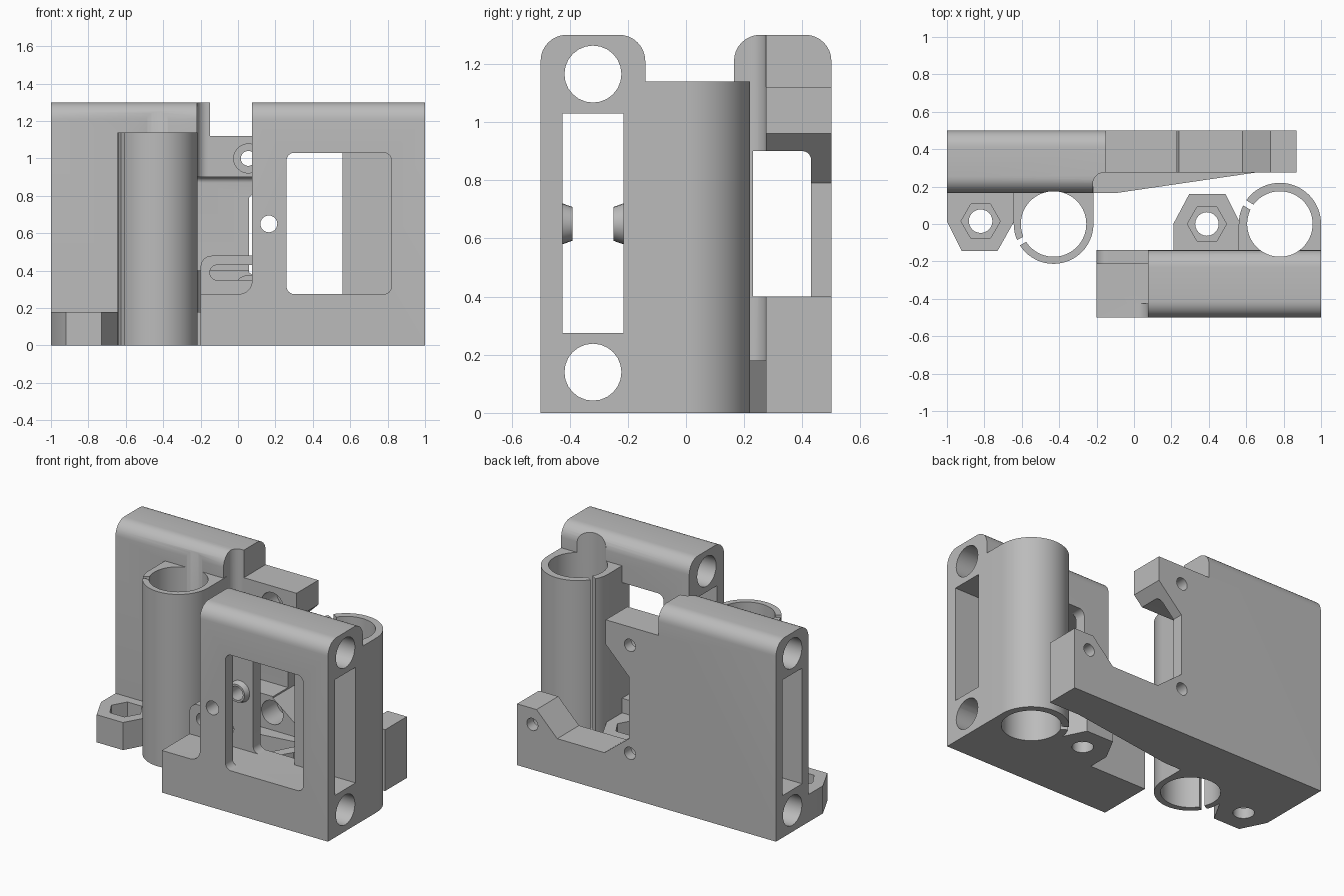
import bpy, bmesh, math
from mathutils import Vector

old = bpy.data.objects.get("Cube")
if old:
    bpy.data.objects.remove(old, do_unlink=True)

grey = bpy.data.materials.new("plain grey")
grey.use_nodes = True
COLOUR = (0.5, 0.5, 0.5, 1)
grey.diffuse_color = COLOUR
grey.node_tree.nodes["Principled BSDF"].inputs["Base Color"].default_value = COLOUR


def rounded(points, steps=8):
    """Outline with right-angle corners rounded where a point has a radius."""
    out, n = [], len(points)
    for i, p in enumerate(points):
        here = Vector(p[:2])
        if len(p) == 2:
            out.append(here)
            continue
        r = p[2]
        u = (Vector(points[i - 1][:2]) - here).normalized()
        v = (Vector(points[(i + 1) % n][:2]) - here).normalized()
        for k in range(steps + 1):
            t = math.pi / 2 * k / steps
            out.append(here + (u + v) * r - (v * math.cos(t) + u * math.sin(t)) * r)
    return out


def rect(a0, b0, a1, b1, r=0):
    corners = [(a0, b0), (a1, b0), (a1, b1), (a0, b1)]
    return rounded([(a, b, r) for a, b in corners]) if r else corners


def circle(a, b, r, sides=24):
    return [(a + r * math.cos(math.tau * k / sides), b + r * math.sin(math.tau * k / sides))
            for k in range(sides)]


def solid(name, axis, low, high, t0, t1):
    """Loft between two matching outlines placed at t0 and t1 on an axis."""
    place = {"x": lambda a, b, t: (t, a, b),
             "y": lambda a, b, t: (a, t, b),
             "z": lambda a, b, t: (a, b, t)}[axis]
    bm = bmesh.new()
    lo = [bm.verts.new(place(p[0], p[1], t0)) for p in low]
    hi = [bm.verts.new(place(p[0], p[1], t1)) for p in high]
    bm.faces.new(lo)
    bm.faces.new(hi)
    for i in range(len(lo)):
        j = (i + 1) % len(lo)
        bm.faces.new((lo[i], lo[j], hi[j], hi[i]))
    bmesh.ops.recalc_face_normals(bm, faces=bm.faces)
    mesh = bpy.data.meshes.new(name)
    bm.to_mesh(mesh)
    bm.free()
    mesh.materials.append(grey)
    ob = bpy.data.objects.new(name, mesh)
    bpy.context.collection.objects.link(ob)
    return ob


def prism(axis, outline, t0, t1, name="helper"):
    return solid(name, axis, outline, outline, t0, t1)


def combine(target, operation, *helpers):
    for helper in helpers:
        mod = target.modifiers.new("bool", "BOOLEAN")
        mod.operation, mod.solver, mod.object = operation, "EXACT", helper
        bpy.context.view_layer.objects.active = target
        bpy.ops.object.modifier_apply(modifier=mod.name)
        bpy.data.objects.remove(helper, do_unlink=True)


def add(target, *helpers):
    combine(target, "UNION", *helpers)


def cut(target, *helpers):
    combine(target, "DIFFERENCE", *helpers)


def bearing_housing(target, x, r, wall_y, slit_angle):
    """Round clamp tube with a flat-sided web to the wall, bored and slit."""
    side = 1 if wall_y > 0 else -1
    outline = [(x + r * math.cos(math.pi * k / 32), -side * r * math.sin(math.pi * k / 32))
               for k in range(33)]
    outline += [(x - r, wall_y), (x + r, wall_y)]
    add(target, prism("z", outline, 0, 1.14))
    d = Vector((math.cos(slit_angle), math.sin(slit_angle)))
    s = Vector((-d.y, d.x)) * 0.016
    c = Vector((x, 0))
    slit = [c + d * 0.1 - s, c + d * 0.3 - s, c + d * 0.3 + s, c + d * 0.1 + s]
    cut(target, prism("z", circle(x, 0, 0.175, 64), -0.1, 1.5), prism("z", slit, -0.1, 1.5))


def nut_trap(target, outline, x, y):
    add(target, prism("z", outline, 0, 0.18))
    cut(target, prism("z", circle(x, y, 0.105, 6), 0.07, 0.3),
        prism("z", circle(x, y, 0.063), -0.1, 0.3))


def block(name, y0, y1, x0, x1):
    return prism("x", rounded([(y0, 0), (y1, 0), (y1, 1.3, 0.09), (y0, 1.3, 0.09)]), x0, x1, name)


ROD_HEIGHTS = (0.14, 1.165)

# Front bracket: block with low arm, belt slot and window
front = block("front_bracket", -0.5, -0.14, 0.075, 1)
add(front, prism("y", rounded([(-0.2, 0), (0.2, 0), (0.2, 0.6), (0.075, 0.6),
                               (0.075, 0.275, 0.07), (-0.2, 0.275)]), -0.5, -0.14))
cut(front, prism("x", rect(-0.425, 0.275, -0.215, 1.03), -0.3, 1.1),
    prism("y", rect(0.26, 0.275, 0.82, 1.03, 0.04), -0.6, -0.1))

# Slotted tab on the back wall of the arm
add(front, prism("y", rounded([(-0.2, 0.1), (0.15, 0.1), (0.15, 0.48), (-0.2, 0.48, 0.06)]),
                 -0.215, -0.14))
cut(front, prism("y", rect(-0.15, 0.35, 0.12, 0.43, 0.038), -0.23, -0.1))

# Pulley bosses and their bolt hole
for wall, tip in ((-0.43, -0.39), (-0.21, -0.25)):
    add(front, solid("helper", "y", circle(0.165, 0.65, 0.072), circle(0.165, 0.65, 0.058),
                     wall, tip))
cut(front, prism("y", circle(0.165, 0.65, 0.045), -0.6, -0.1))

# Rod holes, bearing clamp and nut trap
for z in ROD_HEIGHTS:
    cut(front, prism("x", circle(-0.32, z, 0.098), -0.3, 1.1))
bearing_housing(front, 0.78, 0.22, -0.215, math.radians(149))
nut_trap(front, [(0.21, -0.16), (0.21, 0), (0.295, 0.16), (0.49, 0.16), (0.57, 0), (0.57, -0.16)],
         0.39, 0)

# Rear bracket: block with a stepped inner corner
rear = block("rear_bracket", 0.165, 0.5, -1, -0.15)
cut(rear, prism("z", rounded([(-0.22, 0.1), (0, 0.1), (0, 0.275), (-0.22, 0.275, 0.06)]),
                0.18, 1.5))

# Motor plate with upper hook and long lower arm, plus the tapered brace
plate = [(-0.3, 0), (0.87, 0), (0.87, 0.4), (0.73, 0.4), (0.58, 0.25), (0.24, 0.25),
         (0.06, 0.39), (0.06, 0.79), (0.23, 0.96), (0.23, 1.12), (-0.3, 1.12)]
brace = [(-0.3, 0.165), (-0.1, 0.165), (0.65, 0.275), (0.65, 0.4), (-0.3, 0.4)]
add(rear, prism("y", plate, 0.275, 0.5), prism("z", brace, 0, 0.18))

# Belt slot, wide at the outer end and narrow at the motor
cut(rear, prism("x", rect(0.23, 0.275, 0.43, 1.03), -1.1, -0.3),
    prism("x", rounded([(0.23, 0.4), (0.43, 0.4), (0.43, 0.9, 0.03), (0.23, 0.9)]), -0.35, -0.2),
    prism("x", rounded([(0.1, 0.4), (0.43, 0.4), (0.43, 0.9, 0.03), (0.1, 0.9)]), -0.21, 0.4))

# Motor screw holes with counterbores
for x, z in ((0.055, 1.0), (0.055, 0.295), (0.76, 0.295)):
    cut(rear, prism("y", circle(x, z, 0.078), 0.1, 0.43),
        prism("y", circle(x, z, 0.04), 0.1, 0.6))

# Blind rod holes, bearing clamp and nut trap
for z in ROD_HEIGHTS:
    cut(rear, prism("x", circle(0.33, z, 0.098), -1.1, -0.26))
bearing_housing(rear, -0.43, 0.213, 0.2, math.radians(208))
nut_trap(rear, [(-1, 0.2), (-1, 0.015), (-0.92, -0.145), (-0.73, -0.145), (-0.64, 0.015),
                (-0.64, 0.2)], -0.82, 0.015)

# Smooth the round surfaces and keep the edges crisp
for ob in (front, rear):
    bpy.ops.object.select_all(action="DESELECT")
    ob.select_set(True)
    bpy.context.view_layer.objects.active = ob
    bpy.ops.object.shade_smooth_by_angle(angle=math.radians(30))
